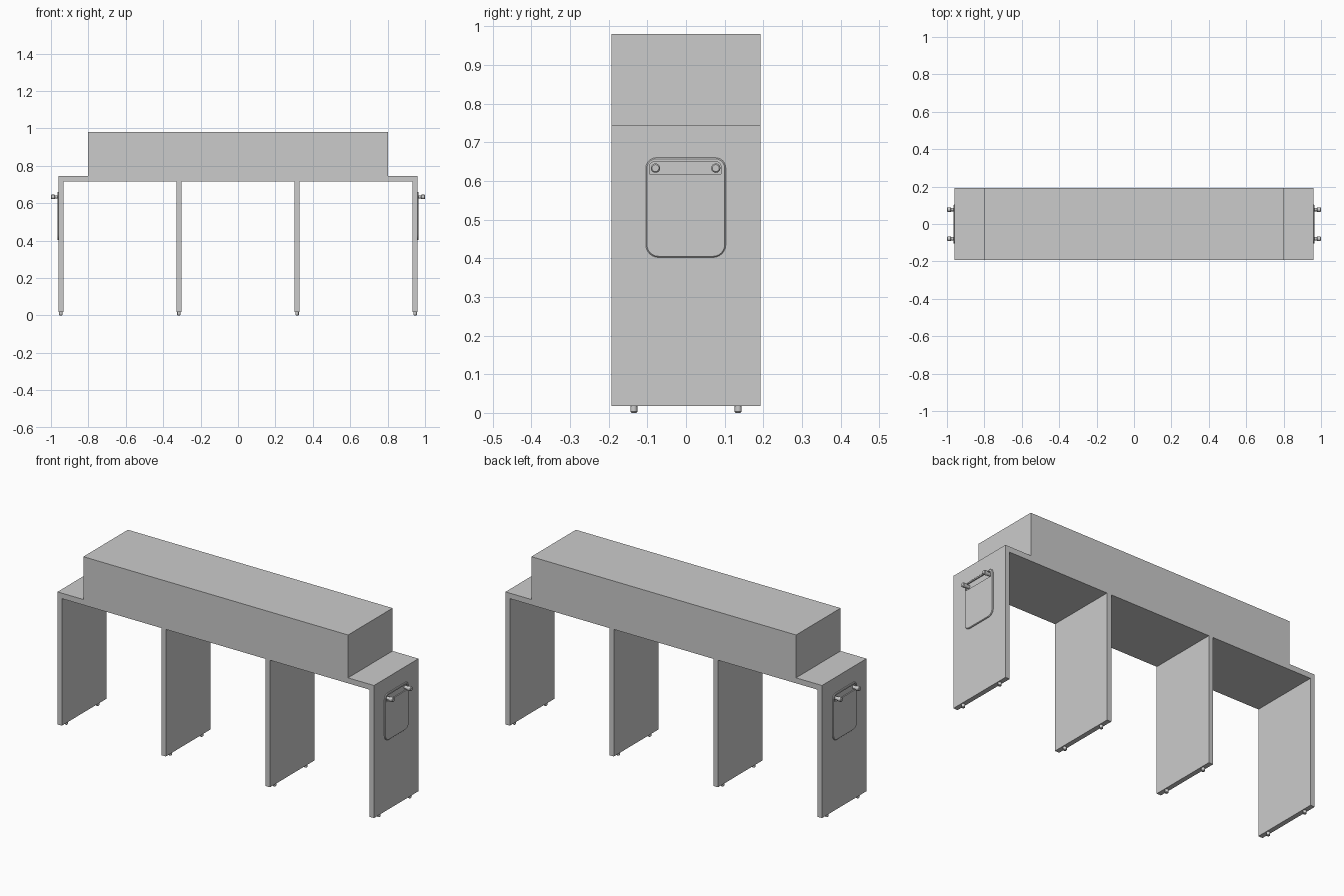
import bpy, bmesh
from math import sin, cos, pi
from mathutils import Matrix, Vector

if "Cube" in bpy.data.objects:
    bpy.data.objects.remove(bpy.data.objects["Cube"])

HY = 0.193        # half depth
OUT = 0.96        # outer face of the end panels


def finish(name, bm, smooth=False):
    bmesh.ops.recalc_face_normals(bm, faces=bm.faces)
    me = bpy.data.meshes.new(name)
    bm.to_mesh(me)
    bm.free()
    ob = bpy.data.objects.new(name, me)
    bpy.context.collection.objects.link(ob)
    if smooth:
        bpy.ops.object.select_all(action='DESELECT')
        ob.select_set(True)
        bpy.context.view_layer.objects.active = ob
        bpy.ops.object.shade_smooth_by_angle(angle=0.6)
    return ob


def box(name, x0, x1, y0, y1, z0, z1):
    bm = bmesh.new()
    bmesh.ops.create_cube(bm, size=1)
    bmesh.ops.scale(bm, vec=(x1 - x0, y1 - y0, z1 - z0), verts=bm.verts)
    bmesh.ops.translate(bm, vec=((x0 + x1) / 2, (y0 + y1) / 2, (z0 + z1) / 2), verts=bm.verts)
    return finish(name, bm)


def lathe(name, profile, origin, axis, segs=20):
    """Revolve (radius, height) points about an axis through origin."""
    bm = bmesh.new()
    rings = [[bm.verts.new((r * cos(2 * pi * i / segs), r * sin(2 * pi * i / segs), h))
              for i in range(segs)] for r, h in profile]
    for a, b in zip(rings, rings[1:]):
        for i in range(segs):
            j = (i + 1) % segs
            bm.faces.new((a[i], a[j], b[j], b[i]))
    bm.faces.new(rings[0])
    bm.faces.new(rings[-1])
    turn = Vector((0, 0, 1)).rotation_difference(Vector(axis)).to_matrix().to_4x4()
    bm.transform(Matrix.Translation(origin) @ turn)
    return finish(name, bm, True)


def rounded(y0, y1, z0, z1, r_low, r_top, n=6):
    """Rounded rectangle outline in the yz plane."""
    pts = []
    for cy, cz, r, start in ((y1 - r_top, z1 - r_top, r_top, 0), (y0 + r_top, z1 - r_top, r_top, 1),
                             (y0 + r_low, z0 + r_low, r_low, 2), (y1 - r_low, z0 + r_low, r_low, 3)):
        for k in range(n + 1):
            a = (start + k / n) * pi / 2
            pts.append((cy + r * cos(a), cz + r * sin(a)))
    return pts


def hanging_board(name, side):
    """Slotted board with a softened outer rim, lying on the end panel."""
    bm = bmesh.new()
    x_in, x_mid, x_out = side * OUT, side * (OUT + 0.003), side * (OUT + 0.006)

    def ring(x, pts):
        return [bm.verts.new((x, y, z)) for y, z in pts]

    def bridge(a, b):
        for i in range(len(a)):
            j = (i + 1) % len(a)
            bm.faces.new((a[i], a[j], b[j], b[i]))

    outer = rounded(-0.104, 0.103, 0.402, 0.66, 0.033, 0.027)
    inset = rounded(-0.101, 0.100, 0.405, 0.657, 0.030, 0.024)
    slot = rounded(-0.095, 0.091, 0.617, 0.650, 0.004, 0.015)
    rim_in, rim_mid, rim_out = ring(x_in, outer), ring(x_mid, outer), ring(x_out, inset)
    slot_in, slot_out = ring(x_in, slot), ring(x_out, slot)
    bridge(rim_in, rim_mid)
    bridge(rim_mid, rim_out)
    bridge(slot_in, slot_out)
    for rings in ((rim_in, slot_in), (rim_out, slot_out)):
        edges = [bm.edges.get((r[i - 1], r[i])) for r in rings for i in range(len(r))]
        bmesh.ops.triangle_fill(bm, edges=edges, use_beauty=True)
    return finish(name, bm, True)


# Worktop and raised block
box("worktop", -OUT, OUT, -HY, HY, 0.715, 0.745)
box("upper_block", -0.803, 0.803, -HY, HY, 0.745, 0.98)

# Upright panels with two small feet each
foot = [(0.006, 0.0), (0.009, 0.003), (0.009, 0.018)]
for i, x in enumerate((-0.947, -0.316, 0.316, 0.947)):
    box(f"upright_panel_{i}", x - 0.013, x + 0.013, -HY, HY, 0.018, 0.715)
    for j, y in enumerate((-0.135, 0.135)):
        lathe(f"foot_{i}_{j}", foot, (x, y, 0), (0, 0, 1))

# Boards hung on pegs at both ends
peg = [(0.009, 0.0), (0.009, 0.018), (0.012, 0.020), (0.012, 0.037), (0.009, 0.040)]
for label, side in (("left", -1), ("right", 1)):
    hanging_board(f"{label}_hanging_board", side)
    for j, y in enumerate((-0.079, 0.077)):
        lathe(f"{label}_peg_{j}", peg, (side * OUT, y, 0.633), (side, 0, 0))
